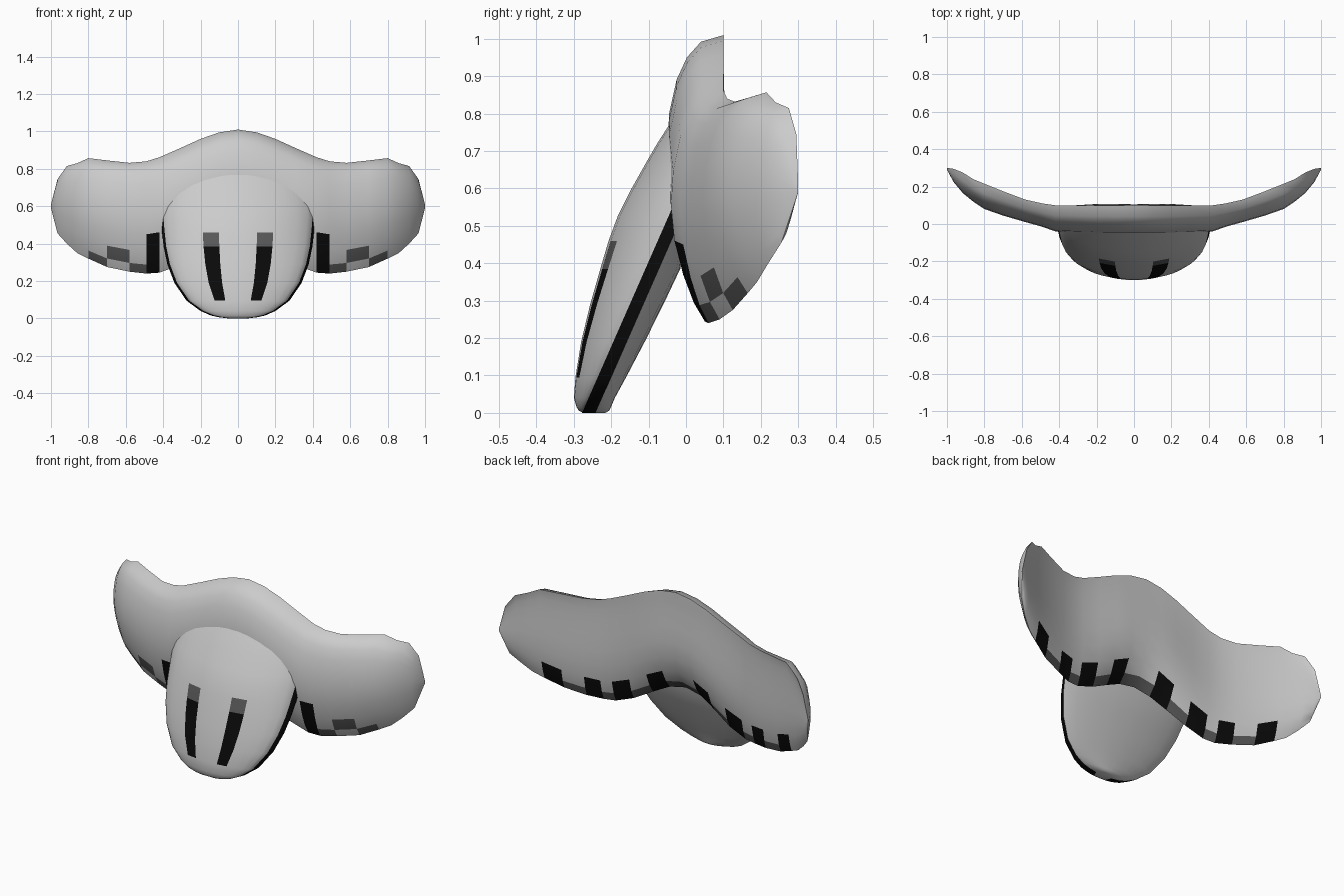
import bpy, bmesh
from math import sin, pi, radians

if "Cube" in bpy.data.objects:
    bpy.data.objects.remove(bpy.data.objects["Cube"])


def material(name, v):
    m = bpy.data.materials.new(name)
    m.diffuse_color = (v, v, v, 1)
    m.use_nodes = True
    m.node_tree.nodes["Principled BSDF"].inputs["Base Color"].default_value = m.diffuse_color
    return m


GREY = material("grey", 0.52)
DARK = material("dark", 0.003)
SHADE = material("shade", 0.1)


def loft(name, rings, mat_of):
    """Skin a list of closed rings; mat_of(ring, side) picks the face material."""
    bm = bmesh.new()
    vr = [[bm.verts.new(p) for p in r] for r in rings]
    n = len(rings[0])
    for i in range(len(vr) - 1):
        for j in range(n):
            k = (j + 1) % n
            f = bm.faces.new((vr[i][j], vr[i][k], vr[i + 1][k], vr[i + 1][j]))
            f.material_index = mat_of(i, j)
    bm.faces.new(vr[0])
    bm.faces.new(vr[-1])
    bmesh.ops.recalc_face_normals(bm, faces=bm.faces)
    me = bpy.data.meshes.new(name)
    bm.to_mesh(me)
    bm.free()
    for m in (GREY, DARK, SHADE):
        me.materials.append(m)
    ob = bpy.data.objects.new(name, me)
    bpy.context.collection.objects.link(ob)
    bpy.context.view_layer.objects.active = ob
    ob.select_set(True)
    bpy.ops.object.shade_smooth_by_angle(angle=radians(38))
    ob.select_set(False)
    return ob


# Curved winged body: x, top z, top y, bottom z, bottom y, front y, back y
stations = [
    (0.00, 1.01, 0.10, 0.415, 0.00, -0.05, 0.105),
    (0.10, 0.995, 0.10, 0.395, 0.005, -0.05, 0.108),
    (0.20, 0.96, 0.10, 0.345, 0.02, -0.05, 0.107),
    (0.31, 0.91, 0.10, 0.285, 0.04, -0.045, 0.10),
    (0.42, 0.862, 0.10, 0.245, 0.05, -0.04, 0.10),
    (0.49, 0.84, 0.11, 0.24, 0.06, -0.015, 0.107),
    (0.58, 0.832, 0.13, 0.25, 0.09, 0.01, 0.125),
    (0.70, 0.845, 0.175, 0.275, 0.125, 0.045, 0.165),
    (0.80, 0.857, 0.215, 0.32, 0.165, 0.08, 0.205),
    (0.86, 0.83, 0.24, 0.35, 0.19, 0.12, 0.235),
    (0.915, 0.815, 0.275, 0.40, 0.22, 0.165, 0.26),
    (0.965, 0.745, 0.295, 0.455, 0.255, 0.225, 0.287),
    (1.00, 0.61, 0.30, 0.59, 0.30, 0.29, 0.30),
]
cuts = [0, 0.03, 0.1, 0.2, 0.35, 0.5, 0.65, 0.8, 0.92, 1]


def section(sign, st):
    x, zt, yt, zb, yb, yf, yk = st

    def pt(s, y, p):
        t = max(sin(pi * s), 0) ** p
        chord = yt + (yb - yt) * s
        return (sign * x, chord * (1 - t) + y * t, zt + (zb - zt) * s)
    front = [pt(s, yf, 0.4 if s < 0.5 else 0.75) for s in cuts]
    back = [pt(s, yk, 0.5 if s < 0.5 else 0.8) for s in cuts[-2:0:-1]]
    return front + back


def body_shade(i, j):
    # darker patches alternate along the lower lip
    x = abs(i - 11.5)
    if 4 < x < 5 and j in (6, 7, 8):
        return 1
    if 5 < x < 8 and j in (7, 8):
        return 2 if (int(x) + j) % 2 else 0
    if j in (9, 10) and x < 8:
        return 1 if int(x) % 2 else 2 if j == 9 else 0
    return 0


rings = [section(-1, s) for s in reversed(stations[1:])]
rings += [section(1, s) for s in stations]
loft("winged_body", rings, body_shade)

# Hanging tongue-shaped panel: z, half width, front y, back y
rows = [
    (0.0, 0.05, -0.275, -0.215),
    (0.006, 0.10, -0.287, -0.205),
    (0.016, 0.145, -0.293, -0.20),
    (0.04, 0.20, -0.30, -0.19),
    (0.095, 0.275, -0.296, -0.16),
    (0.19, 0.34, -0.281, -0.11),
    (0.29, 0.378, -0.257, -0.06),
    (0.385, 0.398, -0.23, -0.015),
    (0.46, 0.406, -0.208, 0.0),
    (0.53, 0.412, -0.182, 0.02),
    (0.59, 0.412, -0.152, 0.03),
    (0.67, 0.40, -0.107, 0.06),
    (0.72, 0.39, -0.078, 0.08),
    (0.77, 0.37, -0.046, 0.09),
]
us = [1, 0.93, 0.8, 0.65, 0.48, 0.26, 0.1]
us = us + [-u for u in reversed(us)]
N = len(us)


def row_ring(z, w, yf, yb):
    yr = -0.26 + 0.44 * z
    ring = []
    for side, order, yc, ww in ((-1, us, yf, w - 0.014), (1, us[::-1], yb, w)):
        rim = yr + side * 0.018
        ring += [(u * ww, rim + (yc - rim) * (1 - u * u) ** 0.75, z) for u in order]
    return ring


def panel_shade(i, j):
    if j in (N - 1, 2 * N - 1) and i < 10:      # dark rim
        return 1
    if j in (4, N - 6) and 4 <= i < 8:          # two dark stripes
        return 1 if i < 7 else 2
    return 0


loft("hanging_panel", [row_ring(*r) for r in rows], panel_shade)
